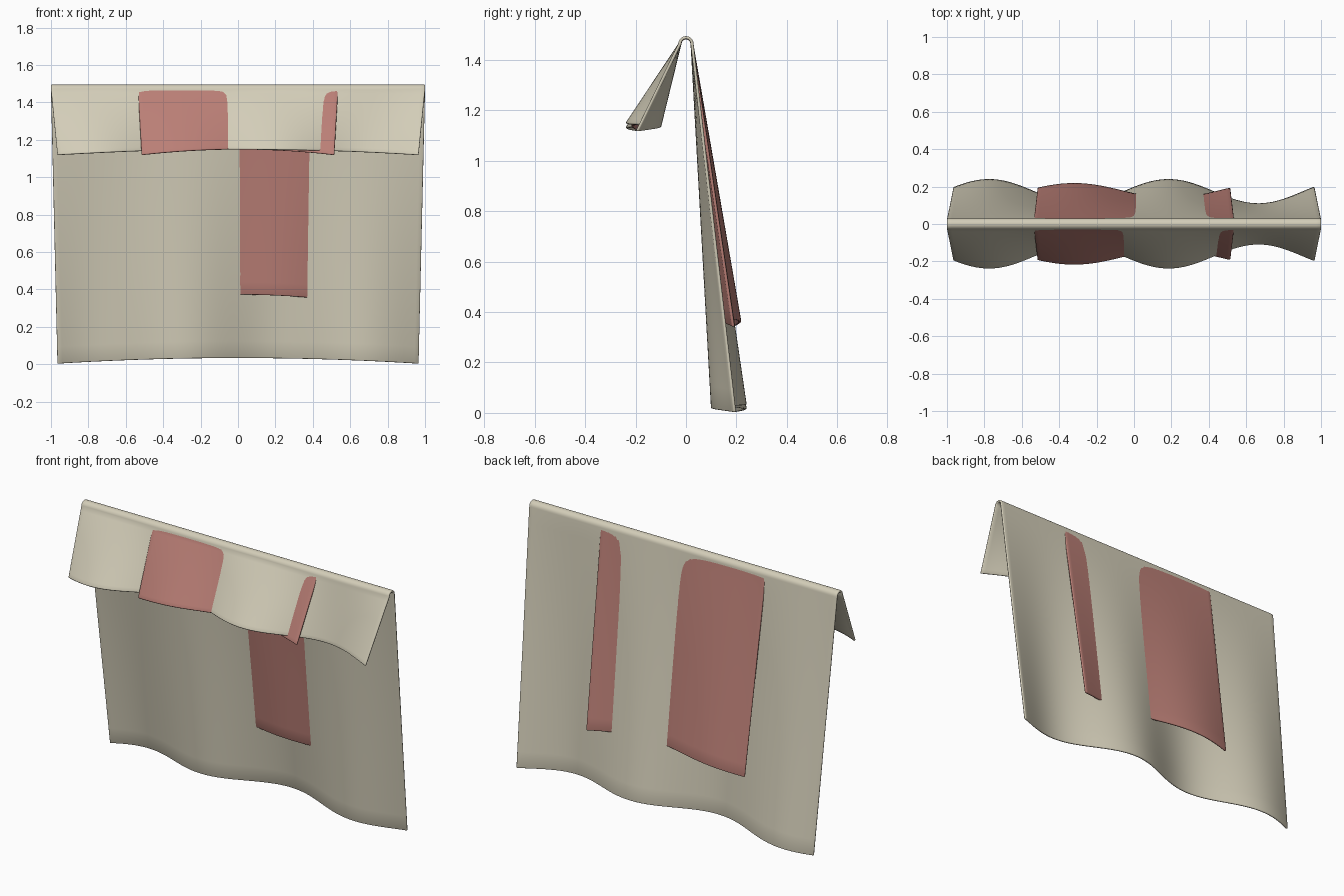
import bpy
import bmesh
import math

if "Cube" in bpy.data.objects:
    bpy.data.objects.remove(bpy.data.objects["Cube"])


def material(name, rgb):
    m = bpy.data.materials.new(name)
    m.diffuse_color = (*rgb, 1)
    m.use_nodes = True
    m.node_tree.nodes["Principled BSDF"].inputs["Base Color"].default_value = m.diffuse_color
    return m


beige = material("beige_cloth", (0.65, 0.61, 0.48))
red = material("dusty_red_cloth", (0.49, 0.21, 0.18))

RAIL_Z = 1.465   # centre of the fold over the rail
THICK = 0.012


def draped_cloth(name, mat, half_top, half_low, radius, back_z, front_z, wave, cols):
    """Sheet folded over a rail; both sides fan out into waves towards the hems."""
    centre, amp, crest, period = wave
    # stations along the length: (side, amount hung down 0..1, fold angle)
    n = 16
    hang = [i / n for i in range(n, 0, -1)]
    stations = [(-1, t, math.pi) for t in hang]
    stations += [(0, 0, math.pi * (1 - i / 12)) for i in range(13)]
    stations += [(1, t, 0) for t in reversed(hang)]

    bm = bmesh.new()
    rows = []
    for side, t, ang in stations:
        row = []
        for i in range(cols + 1):
            u = 2 * i / cols - 1
            x = u * (half_top + (half_low - half_top) * t)
            if side == 0:
                y = radius * math.cos(ang)
                z = RAIL_Z + radius * math.sin(ang)
            else:
                swing = centre + amp * math.cos(2 * math.pi * (u * half_low - crest) / period)
                y = side * (radius + (swing - radius) * t)
                hem = (back_z if side > 0 else front_z) + 0.03 * (1 - u * u)
                z = RAIL_Z + (hem - RAIL_Z) * t
            row.append(bm.verts.new((x, y, z)))
        rows.append(row)
    for a, b in zip(rows, rows[1:]):
        for i in range(cols):
            bm.faces.new((a[i], a[i + 1], b[i + 1], b[i]))
    bmesh.ops.recalc_face_normals(bm, faces=bm.faces)
    me = bpy.data.meshes.new(name)
    bm.to_mesh(me)
    bm.free()
    me.materials.append(mat)
    ob = bpy.data.objects.new(name, me)
    bpy.context.collection.objects.link(ob)

    # cloth thickness with softened hems
    solid = ob.modifiers.new("thickness", "SOLIDIFY")
    solid.thickness = THICK
    solid.offset = 0
    bevel = ob.modifiers.new("soft_hem", "BEVEL")
    bevel.width = 0.005
    bevel.segments = 2
    bevel.limit_method = 'ANGLE'
    bevel.angle_limit = math.radians(50)
    me.polygons.foreach_set("use_smooth", [True] * len(me.polygons))
    return ob


# large towel
draped_cloth("large_towel", beige, 1.0, 0.965, 0.024, 0.003, 1.118,
             (0.170, 0.065, 0.185, 0.96), 80)
# narrow towel, interwoven with the large one
draped_cloth("small_towel", red, 0.535, 0.515, 0.0232, 0.342, 1.118,
             (0.174, 0.040, -0.32, 1.03), 48)
